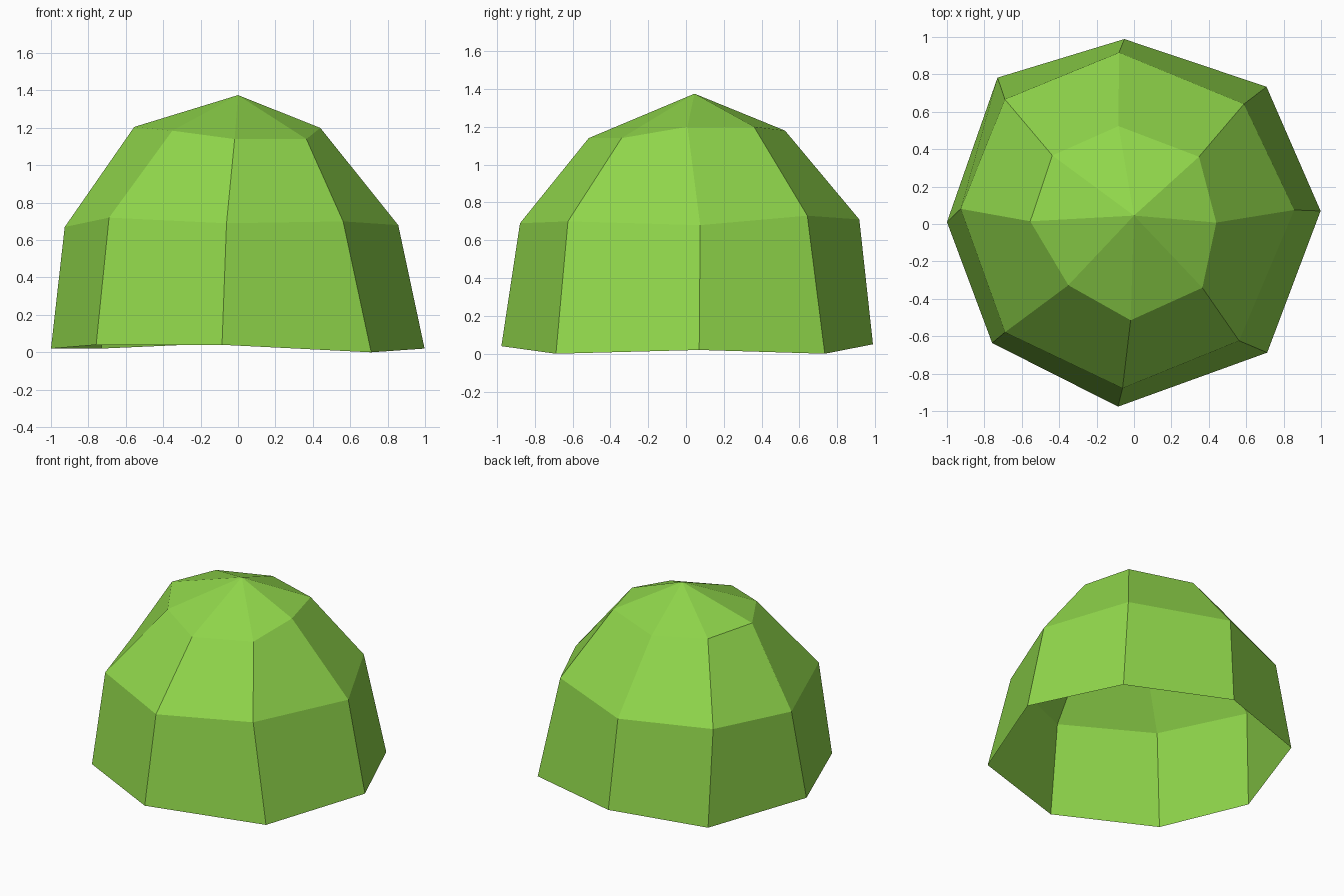
import bpy
import bmesh
from math import cos, sin, radians

default_cube = bpy.data.objects.get("Cube")
if default_cube:
    bpy.data.objects.remove(default_cube, do_unlink=True)

SIDES = 8


def make_material(name, colour):
    """One flat colour, shown in the viewport and in renders."""
    material = bpy.data.materials.new(name)
    material.use_nodes = True
    material.diffuse_color = colour
    shader = material.node_tree.nodes["Principled BSDF"]
    shader.inputs["Base Color"].default_value = colour
    shader.inputs["Roughness"].default_value = 0.9
    return material


def add_ring(bm, base_height, radii, turns, lifts):
    """Uneven ring: radius and lift in hundredths, turn in degrees off regular."""
    ring = []
    for side, (radius, turn, lift) in enumerate(zip(radii, turns, lifts)):
        angle = radians(side * 360 / SIDES + turn)
        x = radius / 100 * cos(angle)
        y = radius / 100 * sin(angle)
        ring.append(bm.verts.new((x, y, base_height + lift / 100)))
    return ring


def bridge(bm, lower, upper):
    """Band of quads between two neighbouring rings."""
    for side in range(SIDES):
        following = (side + 1) % SIDES
        bm.faces.new((lower[side], lower[following], upper[following], upper[side]))


def cap(bm, ring, peak):
    """Fan of triangles from a ring up to the peak."""
    for side in range(SIDES):
        bm.faces.new((ring[side], ring[(side + 1) % SIDES], peak))


# Faceted, slightly irregular leafy dome, open underneath
bm = bmesh.new()
rim = add_ring(bm, 0.0,
               radii=(100, 102, 99, 107, 100, 99, 98, 99),
               turns=(4, 1, 3, -2, -0.6, -5, -5, 1),
               lifts=(2, 0, 5, 2, 2, 4, 4, 0))
waist = add_ring(bm, 0.67,
                 radii=(86, 87, 92, 96, 93, 90, 88, 84),
                 turns=(5, 2.5, 5, 1, -5, -5, -4, -3),
                 lifts=(1, 6, 4, 3, 0, 5, 2, 3))
shoulder = add_ring(bm, 1.14,
                    radii=(44, 50, 53, 57, 55.5, 48, 51.5, 50),
                    turns=(1, 1, 9, 5, -1.5, -2, -2, 2),
                    lifts=(6, 6, 4, 5, 6.5, 4.5, 0, 0))
peak = bm.verts.new((0.0, 0.045, 1.375))
bridge(bm, rim, waist)
bridge(bm, waist, shoulder)
cap(bm, shoulder, peak)
bmesh.ops.recalc_face_normals(bm, faces=bm.faces)

mesh = bpy.data.meshes.new("bush_dome")
bm.to_mesh(mesh)
bm.free()
mesh.materials.append(make_material("leaf green", (0.28, 0.68, 0.07, 1.0)))
bush = bpy.data.objects.new("bush_dome", mesh)
bpy.context.collection.objects.link(bush)
